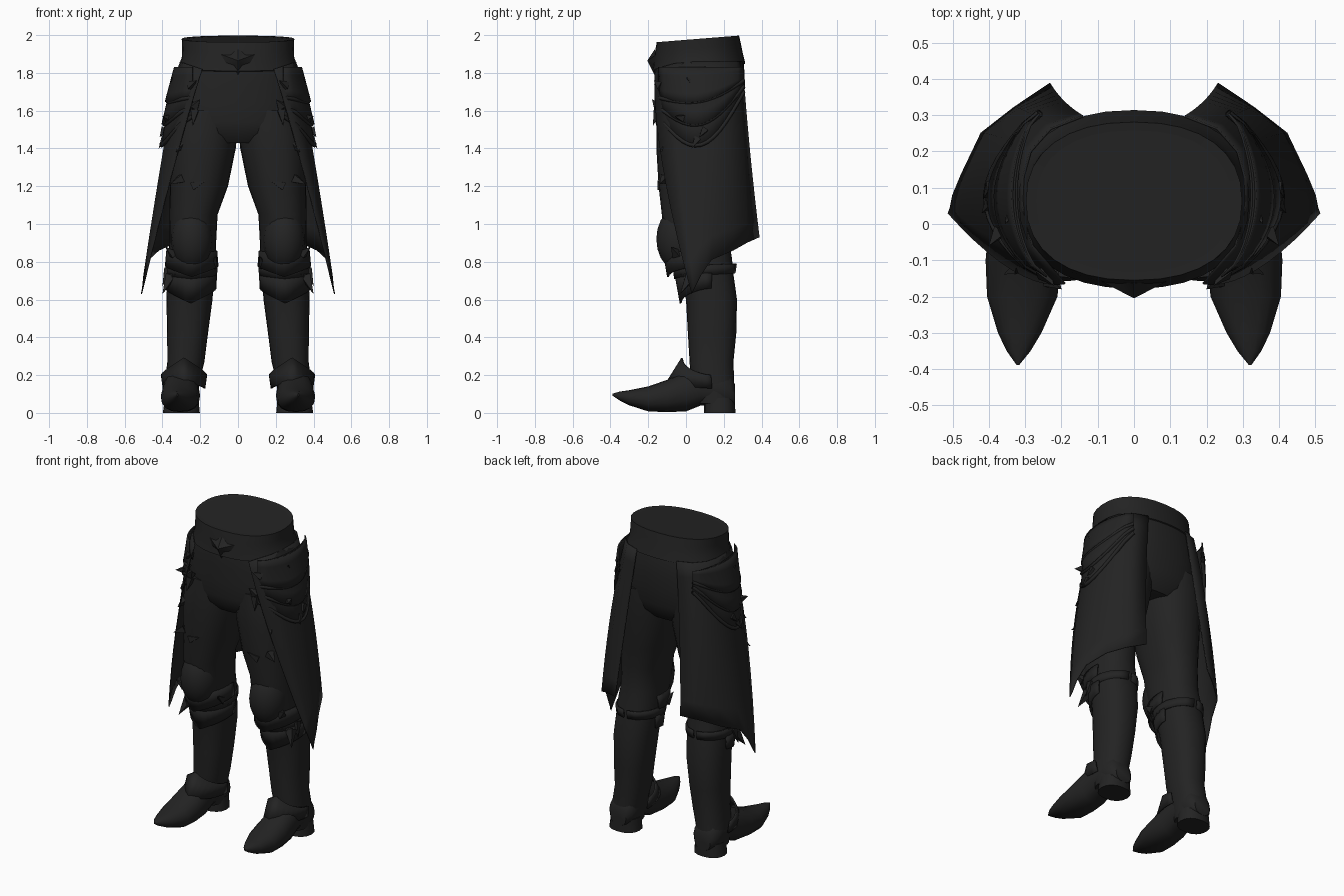
import bpy, bmesh, math
from mathutils import Vector

if "Cube" in bpy.data.objects:
    bpy.data.objects.remove(bpy.data.objects["Cube"])

cloth = bpy.data.materials.new("charcoal cloth")
cloth.diffuse_color = (0.017, 0.017, 0.017, 1)
cloth.use_nodes = True
cloth.node_tree.nodes["Principled BSDF"].inputs["Base Color"].default_value = cloth.diffuse_color


def make(name, verts, faces, mirror=True, thick=0):
    me = bpy.data.meshes.new(name)
    me.from_pydata([tuple(v) for v in verts], [], faces)
    bm = bmesh.new()
    bm.from_mesh(me)
    bmesh.ops.recalc_face_normals(bm, faces=bm.faces)
    bm.to_mesh(me)
    bm.free()
    me.materials.append(cloth)
    ob = bpy.data.objects.new(name, me)
    bpy.context.collection.objects.link(ob)
    if thick:
        so = ob.modifiers.new("thickness", 'SOLIDIFY')
        so.thickness, so.offset = thick, 0
    if mirror:
        mi = ob.modifiers.new("mirror", 'MIRROR')
        mi.use_mirror_merge = False
    return ob


def grid(name, rows, closed=False, caps=False, **kw):
    n = len(rows[0])
    verts = [p for r in rows for p in r]
    faces = []
    for i in range(len(rows) - 1):
        for j in range(n if closed else n - 1):
            k = (j + 1) % n
            faces.append((i * n + j, i * n + k, (i + 1) * n + k, (i + 1) * n + j))
    if caps:
        faces += [tuple(range(n)), tuple(range((len(rows) - 1) * n, len(rows) * n))]
    return make(name, verts, faces, **kw)


def oval(a, rx, ry, e=2.3):
    c, s = math.cos(a), math.sin(a)
    return (rx * math.copysign(abs(c) ** (2 / e), c), ry * math.copysign(abs(s) ** (2 / e), s))


def ring(cx, cy, z, rx, ry, n=24, slope=0):
    pts = []
    for i in range(n):
        x, y = oval(2 * math.pi * i / n, rx, ry)
        pts.append((cx + x, cy + y, z + slope * y))
    return pts


def band(name, cx, cy, top, bottom, zt, zb, tip, reach=100, n=16):
    """Curved plate round the front of a leg, with its middle drawn to a point."""
    rows = []
    for (rx, ry), z, t in ((top, zt, tip[0]), (bottom, zb, tip[1])):
        row = []
        for i in range(n + 1):
            u = 2 * i / n - 1
            x, y = oval(math.radians(-90 + u * reach), rx, ry, 2)
            row.append((cx + x, cy + y, z + t * (1 - abs(u)) ** 1.5))
        rows.append(row)
    return grid(name, rows, thick=0.01)


def ball(name, c, r):
    rows = []
    for i in range(1, 10):
        a = math.pi * i / 10
        rows.append([(c[0] + r[0] * math.sin(a) * math.cos(b * math.pi / 8),
                      c[1] + r[1] * math.sin(a) * math.sin(b * math.pi / 8),
                      c[2] - r[2] * math.cos(a)) for b in range(16)])
    return grid(name, rows, closed=True, caps=True)


def spike(name, base, tip, r):
    base, tip = Vector(base), Vector(tip)
    d = (tip - base).normalized()
    a = d.orthogonal().normalized()
    b = d.cross(a)
    pts = [base + r * (a * math.cos(t * math.pi / 2) + b * math.sin(t * math.pi / 2)) for t in range(4)]
    return make(name, pts + [tip], [(0, 1, 2, 3)] + [(i, (i + 1) % 4, 4) for i in range(4)])


# Hips and waist
grid("hips", [ring(0, cy, z, rx, ry, 32, sl) for cy, z, rx, ry, sl in (
    (.063, 1.43, .2, .17, 0), (.064, 1.48, .32, .212, 0), (.066, 1.54, .345, .228, 0),
    (.07, 1.64, .342, .238, 0), (.072, 1.74, .332, .24, 0), (.07, 1.84, .31, .237, .03),
    (.065, 1.91, .285, .22, .06), (.063, 1.975, .285, .212, .08))],
    closed=True, caps=True, mirror=False)

# Belt
grid("belt", [ring(0, cy, z, rx, ry, 32, sl) for cy, z, rx, ry, sl in (
    (.068, 1.825, .305, .232, .08), (.068, 1.83, .318, .246, .08), (.066, 1.88, .298, .236, .08),
    (.064, 1.93, .296, .228, .08), (.063, 1.98, .298, .218, .08), (.063, 1.978, .27, .195, .08))],
    closed=True, mirror=False)

# Winged buckle
out = [(0, 1.785), (.03, 1.83), (.11, 1.85), (.125, 1.91), (.05, 1.90), (0, 1.925)]
out += [(-x, z) for x, z in out[-2:0:-1]]
m = len(out)
make("buckle", [(x, -.165 + .2 * abs(x), z) for x, z in out] + [(0, -.205, 1.865)],
     [tuple(range(m))] + [(i, (i + 1) % m, m) for i in range(m)], mirror=False)

# Trouser legs running into boot shafts
grid("leg", [ring(cx, cy, z, rx, ry) for cx, cy, z, rx, ry in (
    (.30, .155, .05, .085, .098), (.295, .14, .17, .092, .115), (.276, .135, .27, .098, .116),
    (.267, .138, .42, .108, .128), (.257, .135, .6, .122, .135), (.25, .115, .72, .124, .138),
    (.245, .085, .82, .127, .158), (.24, .06, .9, .124, .17), (.235, .05, 1.05, .127, .178),
    (.207, .055, 1.2, .154, .2), (.189, .06, 1.4, .177, .217), (.178, .065, 1.5, .177, .222),
    (.165, .07, 1.6, .16, .22))], closed=True, caps=True)

# Pointed shoe
rows = []
for y, cx, rx, zb, zt in ((-.388, .32, .004, .09, .102), (-.35, .318, .033, .065, .113),
                          (-.30, .315, .06, .04, .12), (-.2, .308, .097, .008, .14),
                          (-.1, .305, .104, .004, .175), (0, .302, .098, .008, .22),
                          (.08, .3, .09, .04, .24), (.18, .298, .09, .035, .24),
                          (.235, .298, .08, .035, .20), (.26, .298, .055, .04, .15)):
    row = []
    for i in range(16):
        dx, dz = oval(2 * math.pi * i / 16, rx, (zt - zb) / 2, 2.4)
        up = max(0, dz / ((zt - zb) / 2))
        row.append((cx + dx * (1 - .1 * up), y, (zt + zb) / 2 + dz))
    rows.append(row)
grid("shoe", rows, closed=True, caps=True)
grid("heel", [ring(.3, .178, 0, .098, .083, 16), ring(.298, .178, .08, .088, .082, 16)],
     closed=True, caps=True)

# Ankle guard rising to a point
band("ankle_guard", .286, .12, (.118, .14), (.108, .215), .2, .13, (.09, .04), 95)

# Knee armour
ball("knee_cap", (.243, -.035, .92), (.112, .122, .17))
band("knee_plate_upper", .245, .085, (.13, .20), (.137, .18), .86, .78, (-.02, -.06))
band("knee_plate_lower", .25, .11, (.135, .165), (.13, .138), .74, .66, (-.01, -.08))
band("knee_strap", .247, .1, (.133, .165), (.132, .158), .79, .74, (-.02, -.03), 175)

# Coat tail: columns run from the back edge to the front edge
cols = [((.14, .297, 1.86), (.19, .335, 1.4), (.23, .387, .93)),
        ((.23, .262, 1.86), (.29, .305, 1.4), (.33, .32, .90)),
        ((.285, .20, 1.86), (.36, .235, 1.4), (.42, .25, .86)),
        ((.305, .13, 1.86), (.392, .145, 1.4), (.475, .135, .81)),
        ((.305, .05, 1.86), (.395, .05, 1.38), (.498, .08, .73)),
        ((.28, -.06, 1.85), (.375, -.045, 1.36), (.505, .045, .66)),
        ((.19, -.165, 1.82), (.335, -.125, 1.32), (.511, .03, .63))]
rows = []
for i in range(11):
    v = i / 10
    wa, wb, wc = 2 * (v - .5) * (v - 1), 4 * v * (1 - v), 2 * v * (v - .5)
    rows.append([Vector(a) * wa + Vector(b) * wb + Vector(c) * wc for a, b, c in cols])
grid("coat_tail", rows, thick=0.006)


# Draped hip cloth in overlapping swags, each hemmed by a cord
def drape_point(t, z, off):
    w = .322 + .2 * (1.84 - z) + off
    end = .24 + .02 * t
    return Vector((end + (w - end) * math.sin(math.pi * t) ** .6, -.145 + .45 * t, z))


def hem(t, low, k):
    line = (1.57 + .05 * k) * (1 - t) + (1.70 + .03 * k) * t
    return line - (1.635 + .04 * k - low) * math.sin(math.pi * t)


for k, low in enumerate((1.42, 1.53, 1.65)):
    rows = []
    for j in range(5):
        v = j / 4
        rows.append([drape_point(i / 14, 1.83 * (1 - v) + hem(i / 14, low, k) * v, .006 * k + .012 * v * (k > 0))
                     for i in range(15)])
    grid("hip_swag", rows, thick=0.006)
    for s in (1, -1):
        cu = bpy.data.curves.new("hip_cord", 'CURVE')
        cu.dimensions = '3D'
        cu.bevel_depth, cu.bevel_resolution = 0.011, 1
        sp = cu.splines.new('POLY')
        sp.points.add(14)
        for i, p in enumerate(sp.points):
            q = drape_point(i / 14, hem(i / 14, low, k), .006 * k)
            p.co = (s * q.x, q.y, q.z, 1)
        cu.materials.append(cloth)
        bpy.context.collection.objects.link(bpy.data.objects.new("hip_cord", cu))

# Small spikes on hips, thighs and knees
for base, tip, r in (
        ((.39, .06, 1.45), (.42, .03, 1.40), .025), ((.39, .1, 1.50), (.415, .07, 1.46), .025),
        ((.37, -.02, 1.56), (.40, -.06, 1.57), .025), ((.33, .05, 1.73), (.355, .0, 1.78), .03),
        ((.23, -.15, 1.62), (.20, -.18, 1.66), .03), ((.23, -.15, 1.6), (.24, -.175, 1.52), .03),
        ((.25, -.13, 1.73), (.22, -.17, 1.76), .03), ((.30, -.1, 1.42), (.33, -.14, 1.38), .03),
        ((.30, -.11, 1.24), (.36, -.14, 1.21), .03), ((.24, -.13, 1.2), (.17, -.15, 1.23), .03),
        ((.36, .02, .72), (.40, -.03, .63), .035), ((.37, .06, .76), (.40, .04, .67), .03),
        ((.13, .02, .78), (.115, -.04, .83), .03), ((.34, -.05, .84), (.385, -.08, .88), .03)):
    spike("spike", base, tip, r)

# Smooth shading with sharp creases kept
for ob in bpy.context.collection.objects:
    if ob.type == 'MESH':
        ob.select_set(True)
        bpy.context.view_layer.objects.active = ob
bpy.ops.object.shade_smooth_by_angle(angle=math.radians(40))
